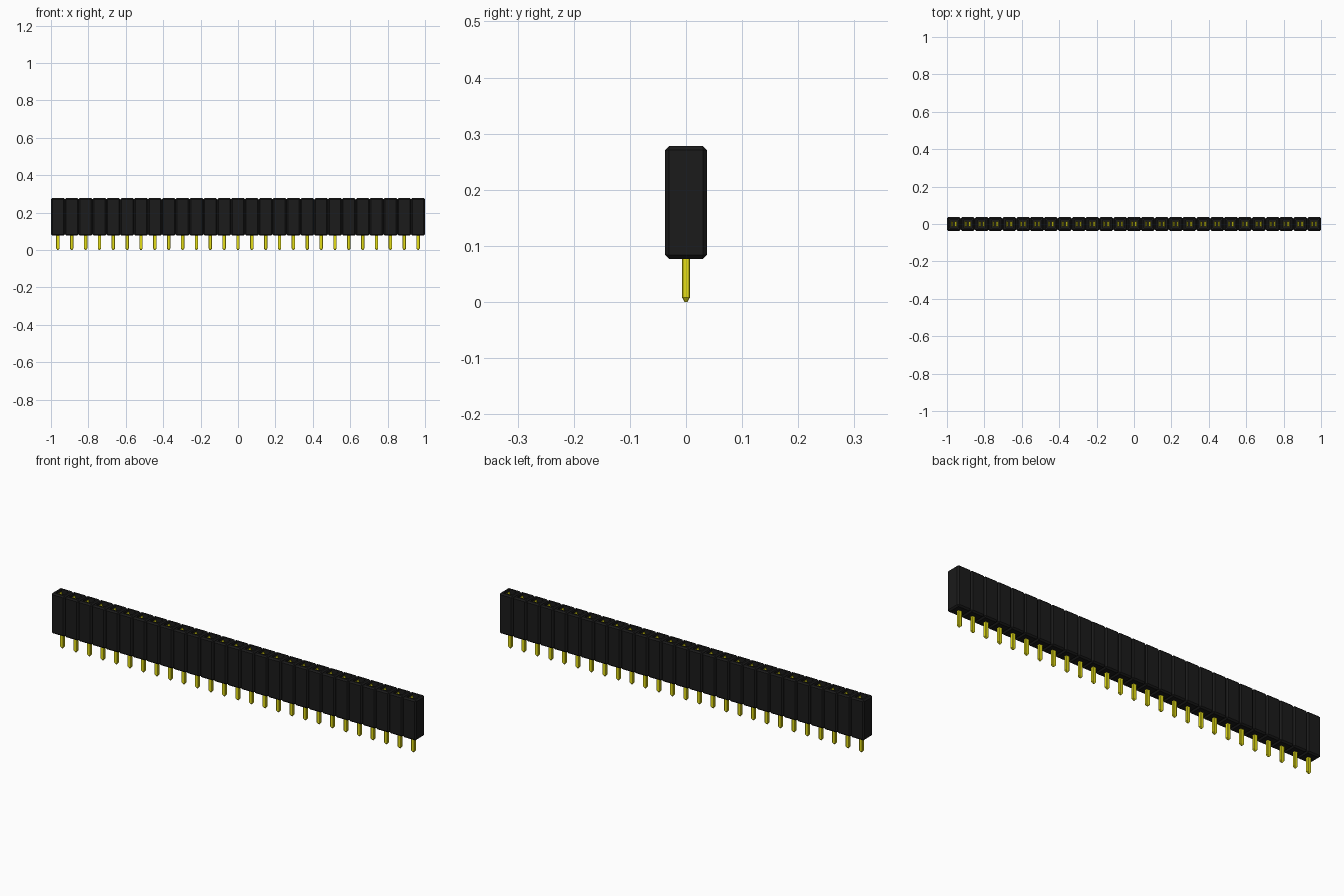
import bpy, bmesh
from mathutils import Matrix, Vector

cube = bpy.data.objects.get("Cube")
if cube:
    bpy.data.objects.remove(cube, do_unlink=True)

COUNT = 27
PITCH = 2.0 / COUNT
Z0, Z1 = 0.077, 0.278       # housing bottom and top
CHAMFER = 0.007
HOLE = 0.036                # socket opening width
FLOOR = 0.10                # socket floor height
PIN_X, PIN_Y = 0.018, 0.014  # pin section
TIP = 0.008                 # height of the tapered pin tip


def material(name, rgb):
    m = bpy.data.materials.new(name)
    m.use_nodes = True
    m.diffuse_color = (*rgb, 1)
    bsdf = next(n for n in m.node_tree.nodes if n.type == 'BSDF_PRINCIPLED')
    bsdf.inputs["Base Color"].default_value = (*rgb, 1)
    return m


BLACK = material("black plastic", (0.0105, 0.0105, 0.0105))
GOLD = material("gold metal", (0.78, 0.73, 0.008))


def finish(name, bm, mat):
    me = bpy.data.meshes.new(name)
    bm.to_mesh(me)
    bm.free()
    me.materials.append(mat)
    ob = bpy.data.objects.new(name, me)
    bpy.context.collection.objects.link(ob)


def box(bm, size, centre):
    m = Matrix.Translation(centre) @ Matrix.Diagonal((*size, 1))
    bmesh.ops.create_cube(bm, size=1, matrix=m)


def repeat(bm):
    """Copy a single part, modelled at x = 0, along the whole row."""
    source = bm.verts[:] + bm.edges[:] + bm.faces[:]
    first = -(COUNT - 1) / 2 * PITCH
    for i in range(1, COUNT):
        new = bmesh.ops.duplicate(bm, geom=source)["geom"]
        bmesh.ops.translate(bm, vec=(i * PITCH, 0, 0),
                            verts=[g for g in new if isinstance(g, bmesh.types.BMVert)])
    bmesh.ops.translate(bm, vec=(first, 0, 0), verts=bm.verts[:])


# Housing: chamfered cells, each with a square socket sunk into the top
bm = bmesh.new()
box(bm, (PITCH, PITCH, Z1 - Z0), (0, 0, (Z0 + Z1) / 2))
bmesh.ops.bevel(bm, geom=bm.edges[:], offset=CHAMFER, segments=1, affect='EDGES')
top = max(bm.faces, key=lambda f: f.calc_center_median().z)
bmesh.ops.inset_region(bm, faces=[top], thickness=(PITCH - 2 * CHAMFER - HOLE) / 2)
ring = bmesh.ops.extrude_discrete_faces(bm, faces=[top])["faces"]
bmesh.ops.translate(bm, vec=(0, 0, FLOOR - Z1), verts=ring[0].verts[:])
repeat(bm)
# Join neighbouring cells by dropping the hidden walls between them
hidden = [f for f in bm.faces if abs(f.normal.x) > 0.99 and f.calc_area() > 0.008
          and abs(f.calc_center_median().x) < 0.99]
bmesh.ops.delete(bm, geom=hidden, context='FACES')
bmesh.ops.remove_doubles(bm, verts=bm.verts[:], dist=0.0001)
finish("housing", bm, BLACK)

# Pins: posts with finely chamfered corners and a tapered tip
bm = bmesh.new()
box(bm, (PIN_X, PIN_Y, FLOOR - 0.001 - TIP), (0, 0, (FLOOR - 0.001 + TIP) / 2))
upright = [e for e in bm.edges if abs(e.verts[0].co.z - e.verts[1].co.z) > 0.01]
bmesh.ops.bevel(bm, geom=upright, offset=0.0015, segments=1, affect='EDGES')
bottom = min(bm.faces, key=lambda f: f.calc_center_median().z)
tip = bmesh.ops.extrude_discrete_faces(bm, faces=[bottom])["faces"][0]
for v in tip.verts:
    v.co = Vector((v.co.x * 0.35, v.co.y * 0.35, 0))
repeat(bm)
finish("pins", bm, GOLD)

# Contacts: two leaf springs in every socket, leaning together towards a throat
bm = bmesh.new()
profile = [(0.013, FLOOR + 0.001), (0.013, 0.16), (0.004, 0.235), (0.0135, 0.27)]
THICK, HALF = 0.003, 0.014
for side in (-1, 1):
    rows = [[bm.verts.new((side * (x + dx), y, z))
             for dx, y in ((0, -HALF), (THICK, -HALF), (THICK, HALF), (0, HALF))]
            for x, z in profile]
    for a, b in zip(rows, rows[1:]):
        for k in range(4):
            n = (k + 1) % 4
            bm.faces.new((a[k], a[n], b[n], b[k]))
    bm.faces.new(rows[0])
    bm.faces.new(rows[-1])
bmesh.ops.recalc_face_normals(bm, faces=bm.faces[:])
repeat(bm)
finish("contacts", bm, GOLD)
